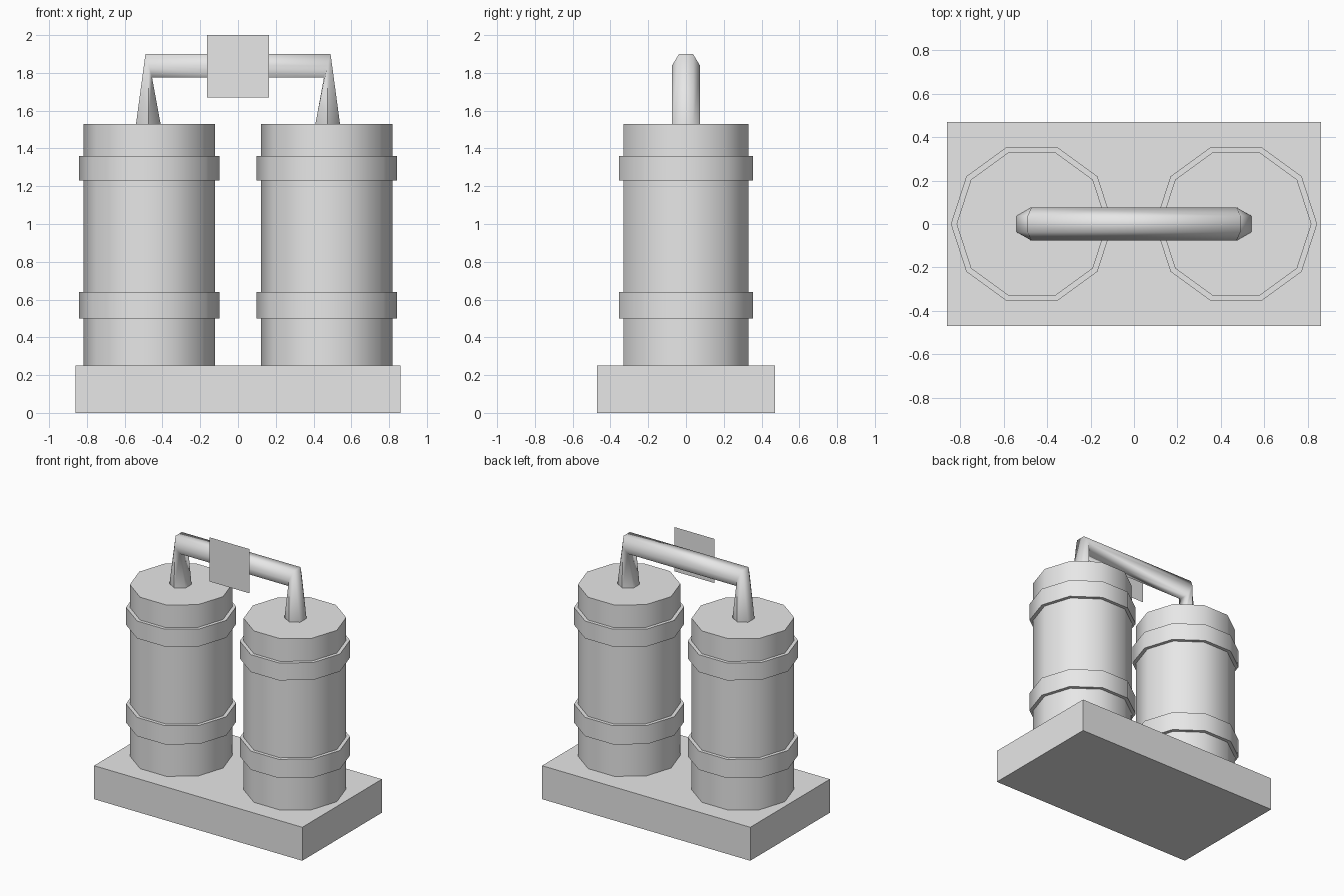
import bpy, bmesh, math

if "Cube" in bpy.data.objects:
    bpy.data.objects.remove(bpy.data.objects["Cube"], do_unlink=True)

GREY = (0.8, 0.8, 0.8, 1)
grey = bpy.data.materials.new("light_grey")
grey.use_nodes = True
grey.diffuse_color = GREY
grey.node_tree.nodes["Principled BSDF"].inputs["Base Color"].default_value = GREY


def finish(obj, name, smooth=None):
    obj.name = name
    obj.data.materials.append(grey)
    if smooth:
        bpy.ops.object.select_all(action='DESELECT')
        obj.select_set(True)
        bpy.context.view_layer.objects.active = obj
        bpy.ops.object.shade_smooth_by_angle(angle=math.radians(smooth))


def drum(name, x, radius, low, high):
    """Ten-sided cylinder with a corner pointing along x."""
    bpy.ops.mesh.primitive_cylinder_add(
        vertices=10, radius=radius, depth=high - low,
        location=(x, 0, (low + high) / 2), rotation=(0, 0, math.pi / 2))
    finish(bpy.context.object, name, 45)


# Base slab
bpy.ops.mesh.primitive_cube_add(size=1, location=(0, 0, 0.125))
base = bpy.context.object
base.scale = (1.72, 0.94, 0.25)
finish(base, "base")

# Two tanks, each with a lower and an upper band
for side, x in (("left", 0.47), ("right", -0.47)):
    drum(side + "_tank", x, 0.347, 0.25, 1.53)
    drum(side + "_lower_band", x, 0.373, 0.5, 0.64)
    drum(side + "_upper_band", x, 0.373, 1.23, 1.36)

# Six-sided connecting pipe: outer and inner (x, z) of each ring
half = [((0.54, 1.53), (0.41, 1.53)), ((0.49, 1.9), (0.455, 1.775))]
rings = half + [((-ox, oz), (-ix, iz)) for (ox, oz), (ix, iz) in reversed(half)]
bm = bmesh.new()
loops = []
for (ox, oz), (ix, iz) in rings:
    loop = []
    for k in range(6):
        a = math.radians(30 + 60 * k)
        t = 0.5 + math.cos(a) / (2 * math.cos(math.pi / 6))
        loop.append(bm.verts.new((ix + (ox - ix) * t, 0.075 * math.sin(a),
                                  iz + (oz - iz) * t)))
    loops.append(loop)
for a, b in zip(loops, loops[1:]):
    for k in range(6):
        n = (k + 1) % 6
        bm.faces.new((a[k], a[n], b[n], b[k]))
bm.faces.new(loops[0])
bm.faces.new(loops[-1])
bmesh.ops.recalc_face_normals(bm, faces=bm.faces)
mesh = bpy.data.meshes.new("connecting_pipe")
bm.to_mesh(mesh)
bm.free()
pipe = bpy.data.objects.new("connecting_pipe", mesh)
bpy.context.collection.objects.link(pipe)
finish(pipe, "connecting_pipe", 65)

# Flat sign plate in front of the pipe
bpy.ops.mesh.primitive_plane_add(size=0.33, location=(0, -0.1, 1.835),
                                 rotation=(math.pi / 2, 0, 0))
finish(bpy.context.object, "sign_plate")
